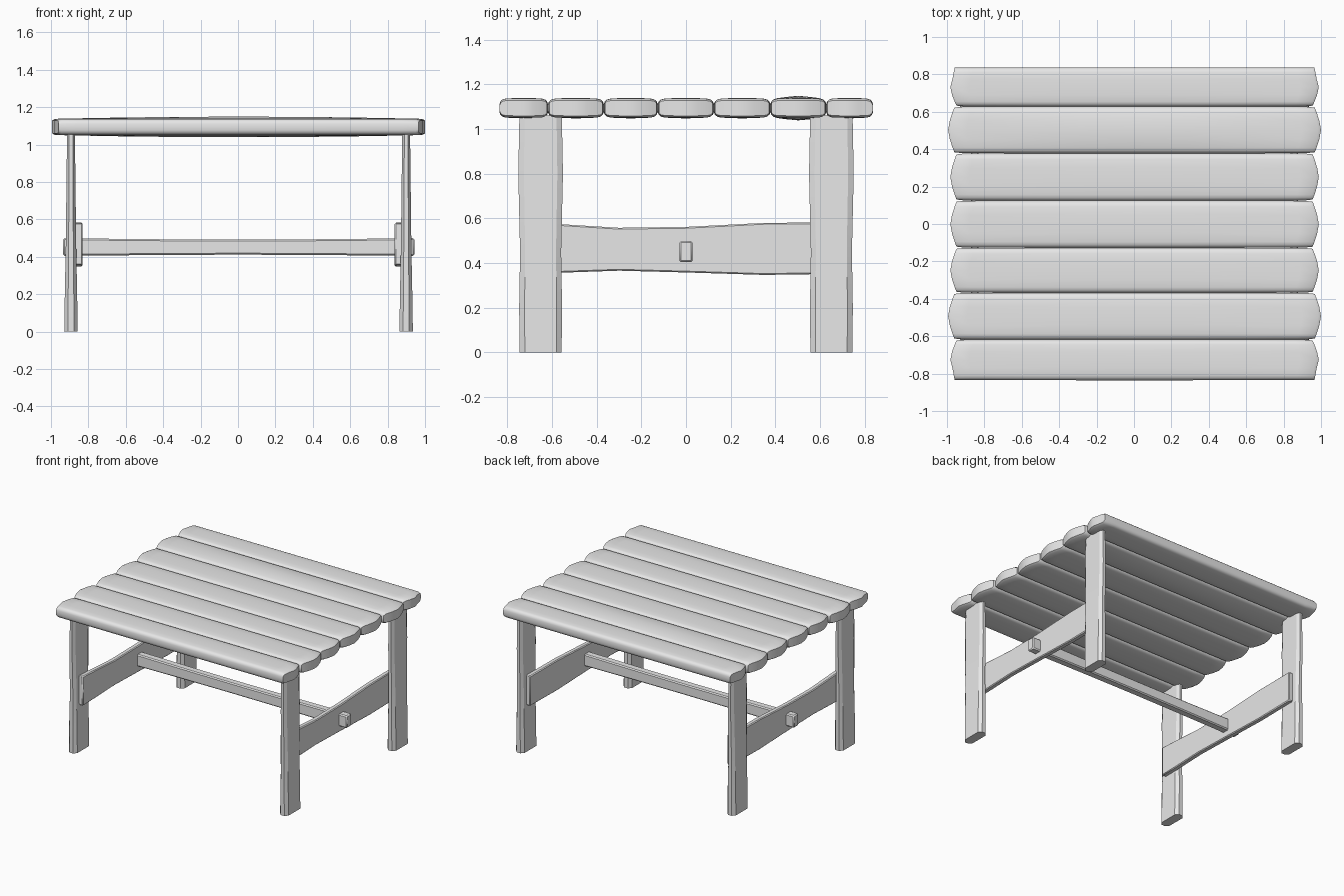
import bpy, bmesh, math

cube = bpy.data.objects.get("Cube")
if cube:
    bpy.data.objects.remove(cube, do_unlink=True)

grey = bpy.data.materials.new("grey wood")
grey.use_nodes = True
grey.diffuse_color = (0.8, 0.8, 0.8, 1)
grey.node_tree.nodes["Principled BSDF"].inputs["Base Color"].default_value = grey.diffuse_color


def loft(name, rings, smooth=30, bevel=0):
    """Skin a list of equal closed rings; caps are bridged top to bottom."""
    bm = bmesh.new()
    rows = [[bm.verts.new(p) for p in ring] for ring in rings]
    n = len(rows[0])
    for a, b in zip(rows, rows[1:]):
        for i in range(n):
            j = (i + 1) % n
            bm.faces.new((a[i], a[j], b[j], b[i]))
    for row in (rows[0], rows[-1]):
        for i in range(n // 2 - 1):
            bm.faces.new((row[i], row[i + 1], row[n - 2 - i], row[n - 1 - i]))
    bmesh.ops.recalc_face_normals(bm, faces=bm.faces)
    mesh = bpy.data.meshes.new(name)
    bm.to_mesh(mesh)
    bm.free()
    mesh.materials.append(grey)
    ob = bpy.data.objects.new(name, mesh)
    bpy.context.collection.objects.link(ob)
    if bevel:
        mod = ob.modifiers.new("edge wear", "BEVEL")
        mod.width, mod.segments, mod.limit_method = bevel, 1, "ANGLE"
    bpy.ops.object.select_all(action="DESELECT")
    ob.select_set(True)
    bpy.context.view_layer.objects.active = ob
    bpy.ops.object.shade_smooth_by_angle(angle=math.radians(smooth))
    return ob


# Table top: seven pillow-edged planks with bowed ends
half = [(1, 0.4), (0.96, 0.68), (0.88, 0.88), (0.75, 0.97), (0.4, 1), (0, 1)]
upper = half + [(-u, v) for u, v in half[-2::-1]]
section = upper + [(u, -v) for u, v in reversed(upper)]
edges = [-0.835, -0.618, -0.368, -0.127, 0.125, 0.378, 0.628, 0.837]


def end_x(u, outer):
    """Half length of a plank at the fraction u of its half width."""
    if u * outer > 0:
        return 0.982 - 0.02 * abs(u)
    return 0.985 - 0.035 * abs(u) ** 1.5 - (0.04 if abs(u) > 0.98 else 0)


for k, (y0, y1) in enumerate(zip(edges, edges[1:])):
    outer = -1 if k == 0 else 1 if k == 6 else 0
    crown = 0.012 if k == 5 else 0.003
    reach = 1.012 if k in (1, 5) else 1
    rings = []
    for s in (-1, -0.985, -0.9, -0.6, -0.3, 0, 0.3, 0.6, 0.9, 0.985, 1):
        ring = []
        for u, v in section:
            thick = 0.043 + crown * (1 - s * s) * (1 - abs(u))
            thick *= 0.8 if abs(s) == 1 else 1
            w = (y1 - y0) / 2 * (1.005 - 0.012 * s * s)
            ring.append((s * reach * end_x(u, outer) + 0.003,
                         (y0 + y1) / 2 + u * w, 1.094 + v * thick))
        rings.append(ring)
    loft(f"top_plank_{k + 1}", rings, 45)

# Legs: chamfered boards, thicker toward the foot
leg_shape = [(0, 0.036, 0.094), (0.2, 0.033, 0.096), (0.45, 0.028, 0.092),
             (0.8, 0.024, 0.1), (1.06, 0.021, 0.095)]
for sx, side in ((-1, "right"), (1, "left")):
    for sy, end in ((-1, "front"), (1, "back")):
        rings = []
        for z, t, w in leg_shape:
            outline = [(t * 0.45, w), (t, w * 0.75), (t, -w * 0.75), (t * 0.45, -w)]
            outline += [(-x, y) for x, y in reversed(outline)]
            rings.append([(sx * 0.896 + 0.003 + x, sy * 0.651 + y, z) for x, y in outline])
        loft(f"{end}_{side}_leg", rings, 25)

    # Side stretcher: gently waisted board on the inner face of the legs
    rings = []
    for y, z0, z1 in ((-0.69, 0.355, 0.58), (-0.56, 0.357, 0.574), (-0.3, 0.366, 0.558),
                      (0, 0.358, 0.562), (0.35, 0.347, 0.58), (0.69, 0.352, 0.582)):
        rings.append([(sx * a + 0.003, y, z)
                      for a, z in ((0.835, z0), (0.874, z0), (0.874, z1), (0.835, z1))])
    loft(f"{side}_stretcher", rings, 30, 0.006)

# Long cross rail whose ends show as pegs through the side stretchers
rings = []
for x in (-0.935, -0.83, -0.4, 0, 0.4, 0.83, 0.943):
    waist = 0.008 * (1 - x * x)
    rings.append([(x, y, z) for y, z in ((-0.03, 0.403 + waist), (0.03, 0.403 + waist),
                                         (0.03, 0.5 - waist), (-0.03, 0.5 - waist))])
loft("cross_rail", rings, 30, 0.008)
